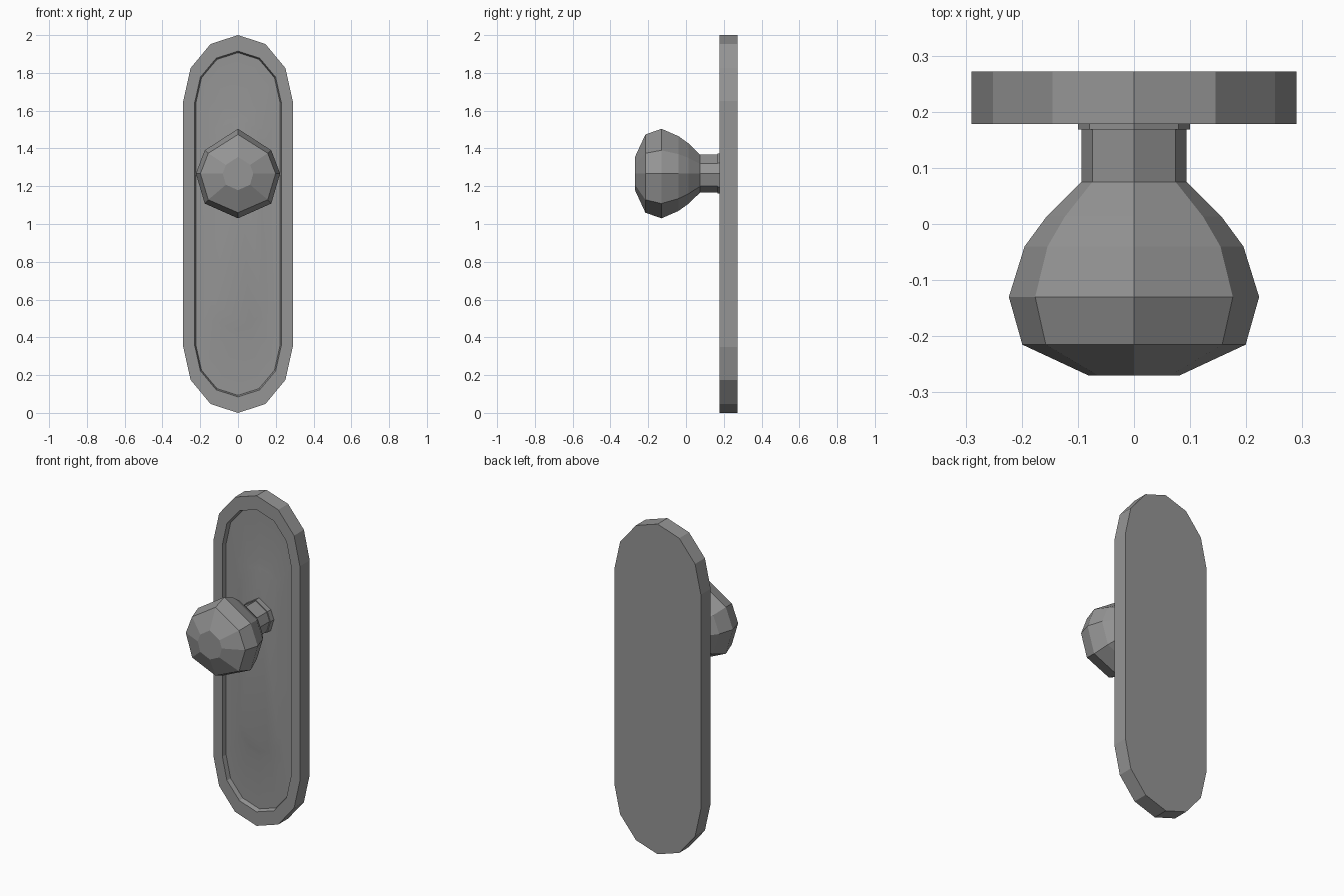
import bpy, bmesh, math

if "Cube" in bpy.data.objects:
    bpy.data.objects.remove(bpy.data.objects["Cube"])

# Single grey metal
metal = bpy.data.materials.new("grey_metal")
metal.use_nodes = True
GREY = (0.3, 0.3, 0.3, 1)
metal.diffuse_color = GREY
metal.node_tree.nodes["Principled BSDF"].inputs["Base Color"].default_value = GREY


def loft(name, rings, smooth_from=None):
    """Skin a list of matching closed rings and cap both ends."""
    bm = bmesh.new()
    loops = [[bm.verts.new(p) for p in ring] for ring in rings]
    count = len(loops[0])
    bm.faces.new(loops[0])
    for level, (a, b) in enumerate(zip(loops, loops[1:])):
        for i in range(count):
            j = (i + 1) % count
            face = bm.faces.new((a[i], a[j], b[j], b[i]))
            face.smooth = smooth_from is not None and level >= smooth_from
    cap = bm.faces.new(loops[-1])
    cap.smooth = smooth_from is not None
    bmesh.ops.recalc_face_normals(bm, faces=bm.faces)
    mesh = bpy.data.meshes.new(name)
    bm.to_mesh(mesh)
    bm.free()
    mesh.materials.append(metal)
    obj = bpy.data.objects.new(name, mesh)
    bpy.context.collection.objects.link(obj)
    return obj


def capsule(half_width, straight, arc, y):
    """Upright capsule outline with faceted elliptical ends."""
    ring = []
    for side in (1, -1):
        for i in range(7):
            a = math.pi * i / 6
            ring.append((side * half_width * math.cos(a), y,
                         1 + side * (straight + arc * math.sin(a))))
    return ring


# Back plate: outer block, recessed panel and a faint raised field
loft("back_plate", [
    capsule(0.29, 0.65, 0.35, 0.272),
    capsule(0.29, 0.65, 0.35, 0.178),
    capsule(0.23, 0.64, 0.275, 0.178),
    capsule(0.223, 0.64, 0.267, 0.205),
    capsule(0.150, 0.42, 0.17, 0.205),
    capsule(0.125, 0.42, 0.14, 0.201),
], smooth_from=3)

# Uneven octagon shared by the knob, neck and collar
HALF = [(0, 1), (0.79, 0.52), (1, 0), (0.79, -0.67), (0, -1)]
OCTAGON = HALF + [(-x, z) for x, z in HALF[3:0:-1]]


def turned(name, profile):
    """Sweep the octagon along y through (y, x radius, z radius) stations."""
    loft(name, [[(x * rx, y, 1.267 + z * rz) for x, z in OCTAGON]
                for y, rx, rz in profile])


turned("collar", [(0.168, 0.1, 0.106), (0.206, 0.1, 0.106)])
turned("knob_and_neck", [
    (-0.27, 0.081, 0.088), (-0.215, 0.199, 0.207), (-0.13, 0.223, 0.237),
    (-0.04, 0.195, 0.198), (0.013, 0.156, 0.16), (0.075, 0.094, 0.1),
    (0.175, 0.094, 0.1)])
